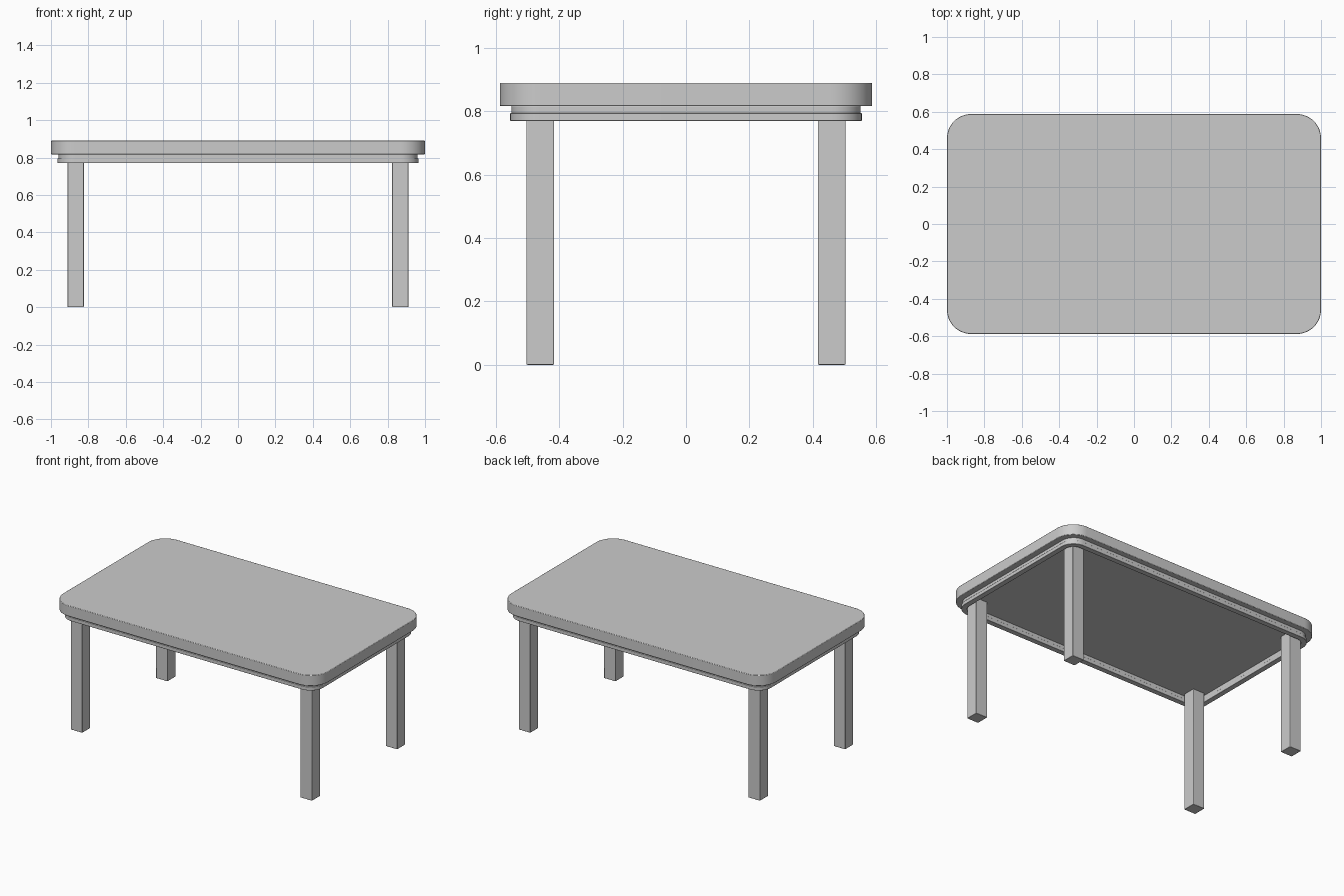
import bpy, bmesh, math

if "Cube" in bpy.data.objects:
    bpy.data.objects.remove(bpy.data.objects["Cube"])


def rounded_outline(hx, hy, r, seg=12):
    """Counter-clockwise rounded rectangle as (x, y) points."""
    pts = []
    for i, (sx, sy) in enumerate([(1, 1), (-1, 1), (-1, -1), (1, -1)]):
        for k in range(seg + 1):
            a = math.pi / 2 * (i + k / seg)
            pts.append((sx * (hx - r) + r * math.cos(a),
                        sy * (hy - r) + r * math.sin(a)))
    return pts


def make_object(name, bm, bevel):
    bmesh.ops.recalc_face_normals(bm, faces=bm.faces)
    mesh = bpy.data.meshes.new(name)
    bm.to_mesh(mesh)
    bm.free()
    obj = bpy.data.objects.new(name, mesh)
    bpy.context.collection.objects.link(obj)
    mod = obj.modifiers.new("soft_edges", 'BEVEL')
    mod.width, mod.segments = bevel, 2
    mod.limit_method, mod.angle_limit = 'ANGLE', math.radians(40)
    bpy.ops.object.select_all(action='DESELECT')
    obj.select_set(True)
    bpy.context.view_layer.objects.active = obj
    bpy.ops.object.shade_smooth_by_angle(angle=math.radians(35))
    return obj


def rounded_slab(name, hx, hy, r, z0, z1, bevel):
    bm = bmesh.new()
    face = bm.faces.new([bm.verts.new((x, y, z0)) for x, y in rounded_outline(hx, hy, r)])
    new = bmesh.ops.extrude_face_region(bm, geom=[face], use_keep_orig=True)["geom"]
    bmesh.ops.translate(bm, vec=(0, 0, z1 - z0),
                        verts=[v for v in new if isinstance(v, bmesh.types.BMVert)])
    return make_object(name, bm, bevel)


def rounded_frame(name, hx, hy, r, thick, z0, z1, bevel):
    bm = bmesh.new()
    outer = rounded_outline(hx, hy, r)
    inner = rounded_outline(hx - thick, hy - thick, r - thick)
    loops = [[bm.verts.new((x, y, z)) for x, y in pts]
             for pts, z in ((outer, z0), (outer, z1), (inner, z1), (inner, z0))]
    n = len(outer)
    for j in range(4):
        a, b = loops[j], loops[(j + 1) % 4]
        for i in range(n):
            k = (i + 1) % n
            bm.faces.new((a[i], a[k], b[k], b[i]))
    return make_object(name, bm, bevel)


def leg(name, cx, cy, size, height):
    bm = bmesh.new()
    bmesh.ops.create_cube(bm, size=1)
    bmesh.ops.scale(bm, vec=(size, size, height), verts=bm.verts)
    bmesh.ops.translate(bm, vec=(cx, cy, height / 2), verts=bm.verts)
    return make_object(name, bm, 0.003)


# Table top
rounded_slab("table_top", 1.0, 0.588, 0.13, 0.817, 0.89, 0.003)

# Stepped apron frame, open underneath
rounded_frame("apron_upper", 0.959, 0.551, 0.09, 0.03, 0.793, 0.817, 0.001)
rounded_frame("apron_lower", 0.965, 0.555, 0.094, 0.036, 0.77, 0.795, 0.002)

# Four square legs
for side, sx in (("left", -1), ("right", 1)):
    for end, sy in (("front", -1), ("back", 1)):
        leg(f"{end}_{side}_leg", sx * 0.868, sy * 0.46, 0.087, 0.817)
